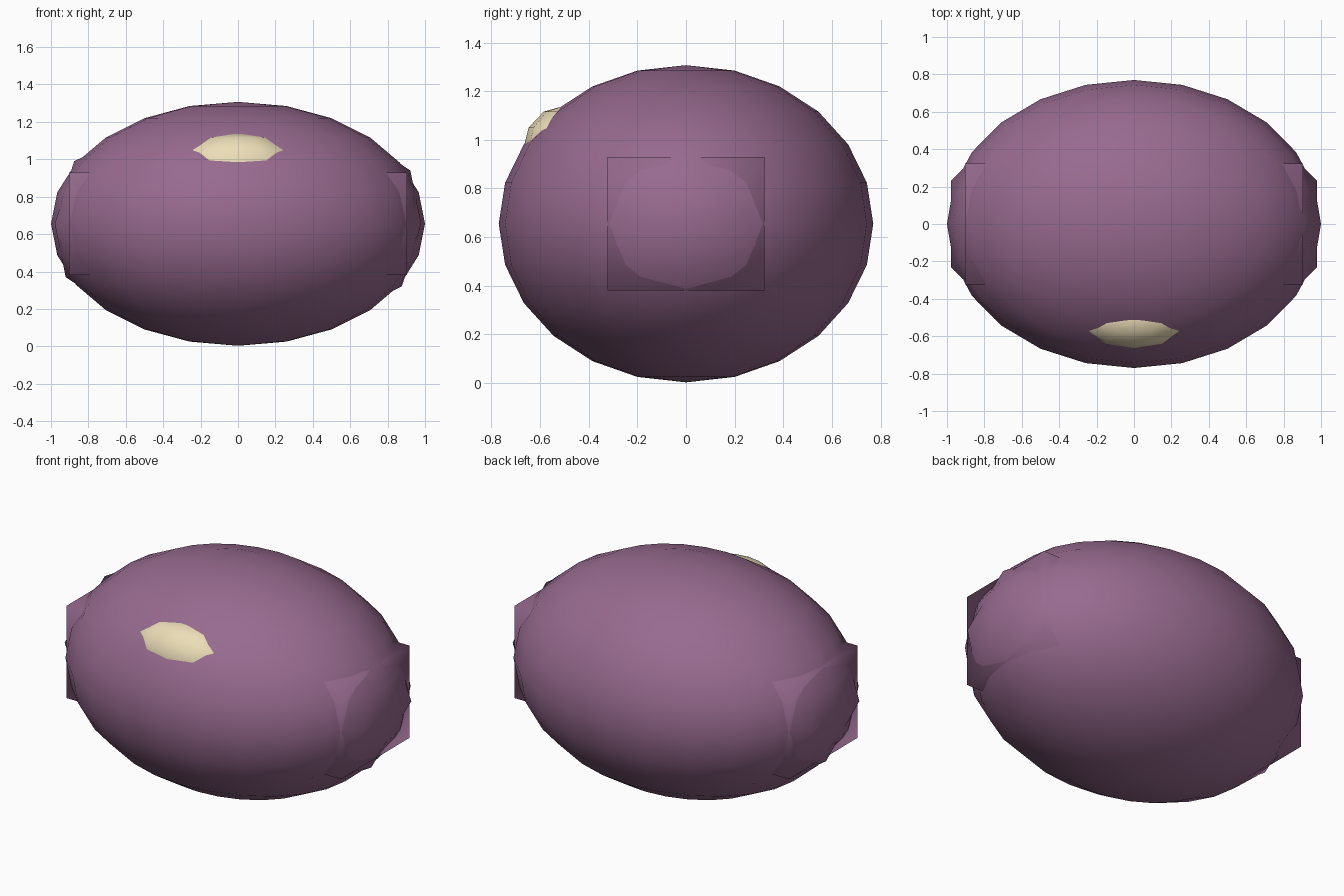
import bpy

if "Cube" in bpy.data.objects:
    bpy.data.objects.remove(bpy.data.objects["Cube"])


def material(name, rgb):
    mat = bpy.data.materials.new(name)
    mat.diffuse_color = (*rgb, 1)
    mat.use_nodes = True
    mat.node_tree.nodes["Principled BSDF"].inputs["Base Color"].default_value = mat.diffuse_color
    return mat


def finish(name, centre, radii, mat):
    obj = bpy.context.object
    obj.name = name
    obj.location = centre
    obj.scale = radii
    bpy.ops.object.transform_apply(location=False, rotation=False, scale=True)
    bpy.ops.object.shade_smooth()
    obj.data.materials.append(mat)
    return obj


purple = material("plum", (0.31, 0.145, 0.275))
cream = material("cream", (0.84, 0.73, 0.48))
MID = 0.655

# Main egg-shaped body
bpy.ops.mesh.primitive_uv_sphere_add(segments=24, ring_count=12, radius=1)
finish("body", (0, 0, MID), (1, 0.77, 0.652), purple)

# Coarse inner shell whose facets show at both ends
bpy.ops.mesh.primitive_ico_sphere_add(subdivisions=2, radius=1)
finish("inner_shell", (0, 0, MID), (1.03, 0.744, 0.637), purple)

# Long block whose corners poke out at both ends
bpy.ops.mesh.primitive_cube_add(size=2)
finish("core_block", (0, 0, MID), (0.903, 0.323, 0.274), purple)

# Cream patch half sunk into the upper front
bpy.ops.mesh.primitive_uv_sphere_add(segments=12, ring_count=6, radius=1)
finish("front_patch", (0, -0.5, 0.96), (0.32, 0.17, 0.18), cream)
